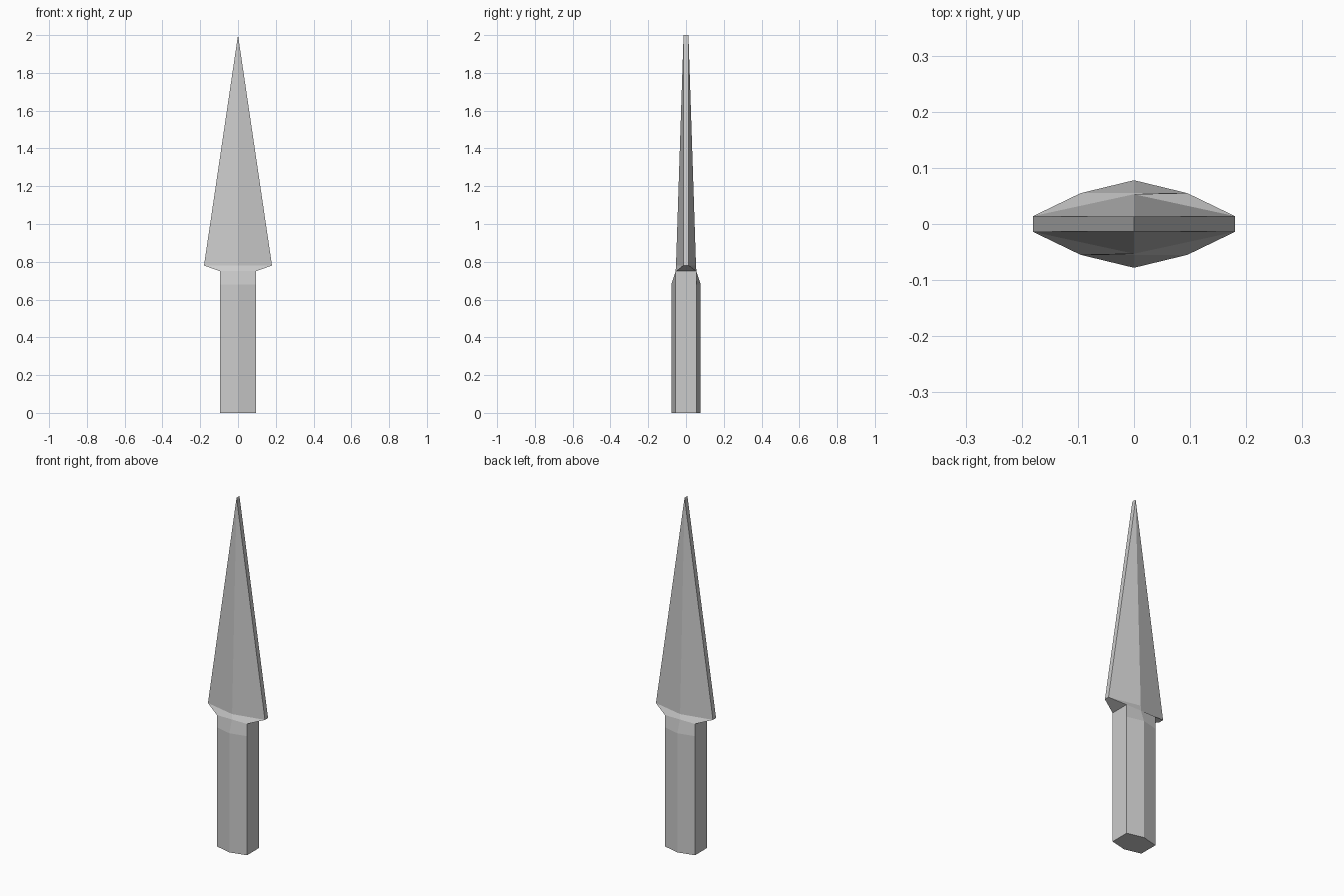
import bpy
import bmesh

cube = bpy.data.objects.get("Cube")
if cube:
    bpy.data.objects.remove(cube, do_unlink=True)

# Plain grey metal
metal = bpy.data.materials.new("grey metal")
metal.use_nodes = True
grey = (0.6, 0.6, 0.6, 1)
metal.diffuse_color = grey
metal.node_tree.nodes["Principled BSDF"].inputs["Base Color"].default_value = grey

# Six-sided sections: height, half width, half thickness at the sides, and at the ridge
sections = [
    (0.00, 0.095, 0.055, 0.078),   # foot of the grip
    (0.68, 0.095, 0.055, 0.078),   # top of the grip
    (0.75, 0.095, 0.055, 0.055),   # neck
    (0.78, 0.18, 0.014, 0.053),    # blade shoulder
    (2.00, 0.0, 0.013, 0.013),     # blade tip
]


def ring(bm, z, w, side, ridge):
    points = [(w, -side), (w, side), (0, ridge), (-w, side), (-w, -side), (0, -ridge)]
    return [bm.verts.new((x, y, z)) for x, y in points]


# Loft the sections into one closed body
bm = bmesh.new()
rings = [ring(bm, *s) for s in sections]
for low, high in zip(rings, rings[1:]):
    for i in range(len(low)):
        j = (i + 1) % len(low)
        bm.faces.new((low[i], low[j], high[j], high[i]))
bm.faces.new(rings[0][::-1])

# Close the tip into a short straight edge
bmesh.ops.remove_doubles(bm, verts=bm.verts, dist=0.0005)
bmesh.ops.recalc_face_normals(bm, faces=bm.faces)

mesh = bpy.data.meshes.new("blade_with_grip")
bm.to_mesh(mesh)
bm.free()
mesh.materials.append(metal)
bpy.context.collection.objects.link(bpy.data.objects.new("blade_with_grip", mesh))
